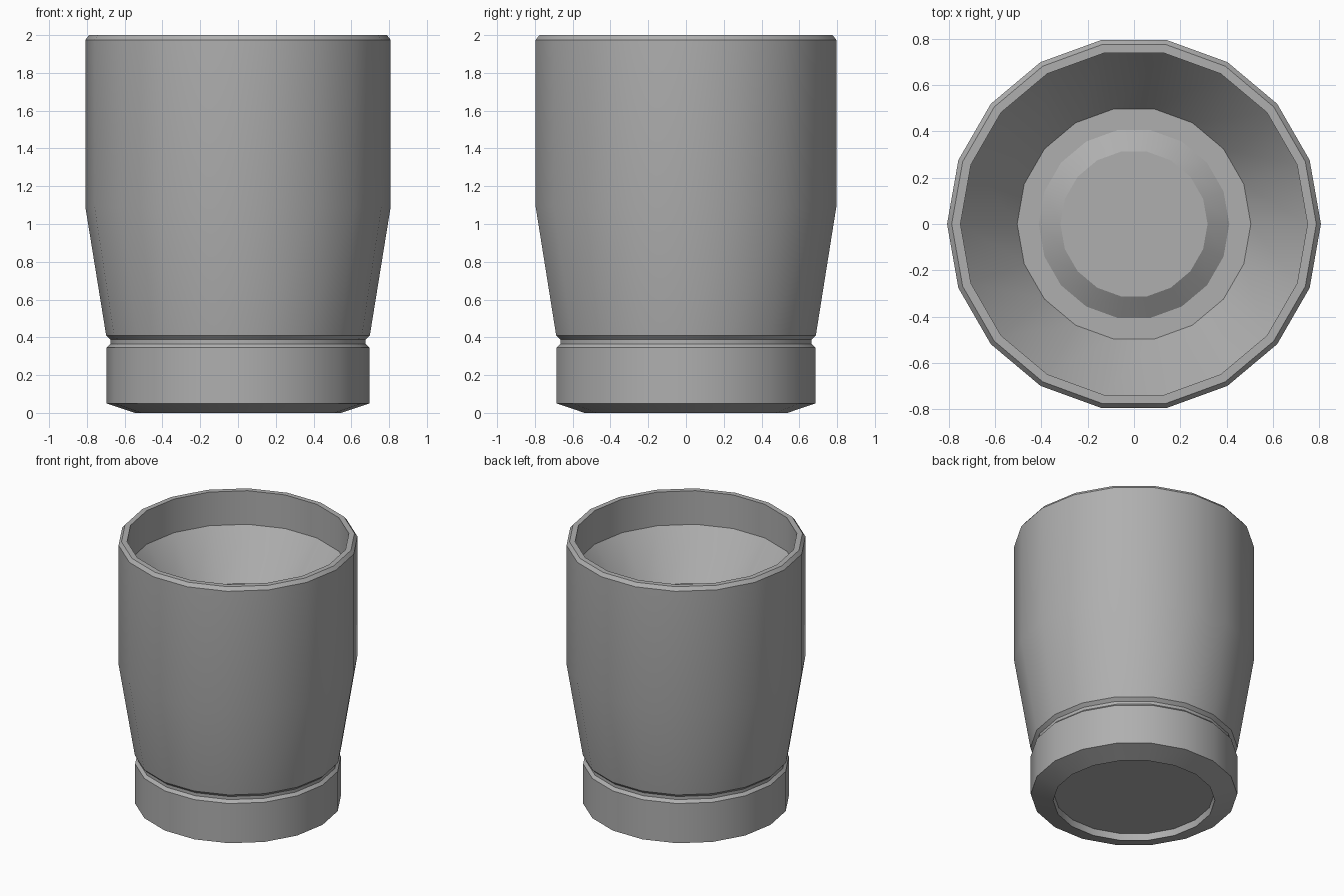
import bpy, bmesh, math

if "Cube" in bpy.data.objects:
    bpy.data.objects.remove(bpy.data.objects["Cube"])

SIDES = 18


def lathe(name, profile, material):
    """Revolve (radius, z) points around z, capping both ends with a flat polygon."""
    bm = bmesh.new()
    rings = []
    for r, z in profile:
        rings.append([bm.verts.new((r * math.cos(2 * math.pi * i / SIDES),
                                    r * math.sin(2 * math.pi * i / SIDES), z))
                      for i in range(SIDES)])
    for a, b in zip(rings, rings[1:]):
        for i in range(SIDES):
            j = (i + 1) % SIDES
            bm.faces.new((a[i], a[j], b[j], b[i]))
    bm.faces.new(rings[0][::-1])
    bm.faces.new(rings[-1])
    bmesh.ops.recalc_face_normals(bm, faces=bm.faces)
    mesh = bpy.data.meshes.new(name)
    bm.to_mesh(mesh)
    bm.free()
    mesh.materials.append(material)
    obj = bpy.data.objects.new(name, mesh)
    bpy.context.collection.objects.link(obj)
    bpy.context.view_layer.objects.active = obj
    obj.select_set(True)
    bpy.ops.object.shade_smooth_by_angle(angle=math.radians(30))
    return obj


# Darker grey surface
dark_grey = bpy.data.materials.new("dark_grey")
dark_grey.diffuse_color = (0.43, 0.43, 0.43, 1.0)
dark_grey.use_nodes = True
dark_grey.node_tree.nodes["Principled BSDF"].inputs["Base Color"].default_value = dark_grey.diffuse_color

# Recessed underside and bevelled foot
foot = [(0.54, 0.05), (0.545, 0.0), (0.696, 0.05), (0.696, 0.345)]
# Narrow groove between foot and body
groove = [(0.676, 0.365), (0.676, 0.388)]
# Flared body, straight upper wall and bevelled rim
body = [(0.698, 0.41), (0.808, 1.09), (0.808, 1.975), (0.788, 2.0), (0.75, 2.0)]
# Shallow inner bowl with a raised centre
bowl = [(0.75, 1.75), (0.505, 1.425), (0.412, 1.425), (0.318, 1.49)]

lathe("cup", foot + groove + body + bowl, dark_grey)
